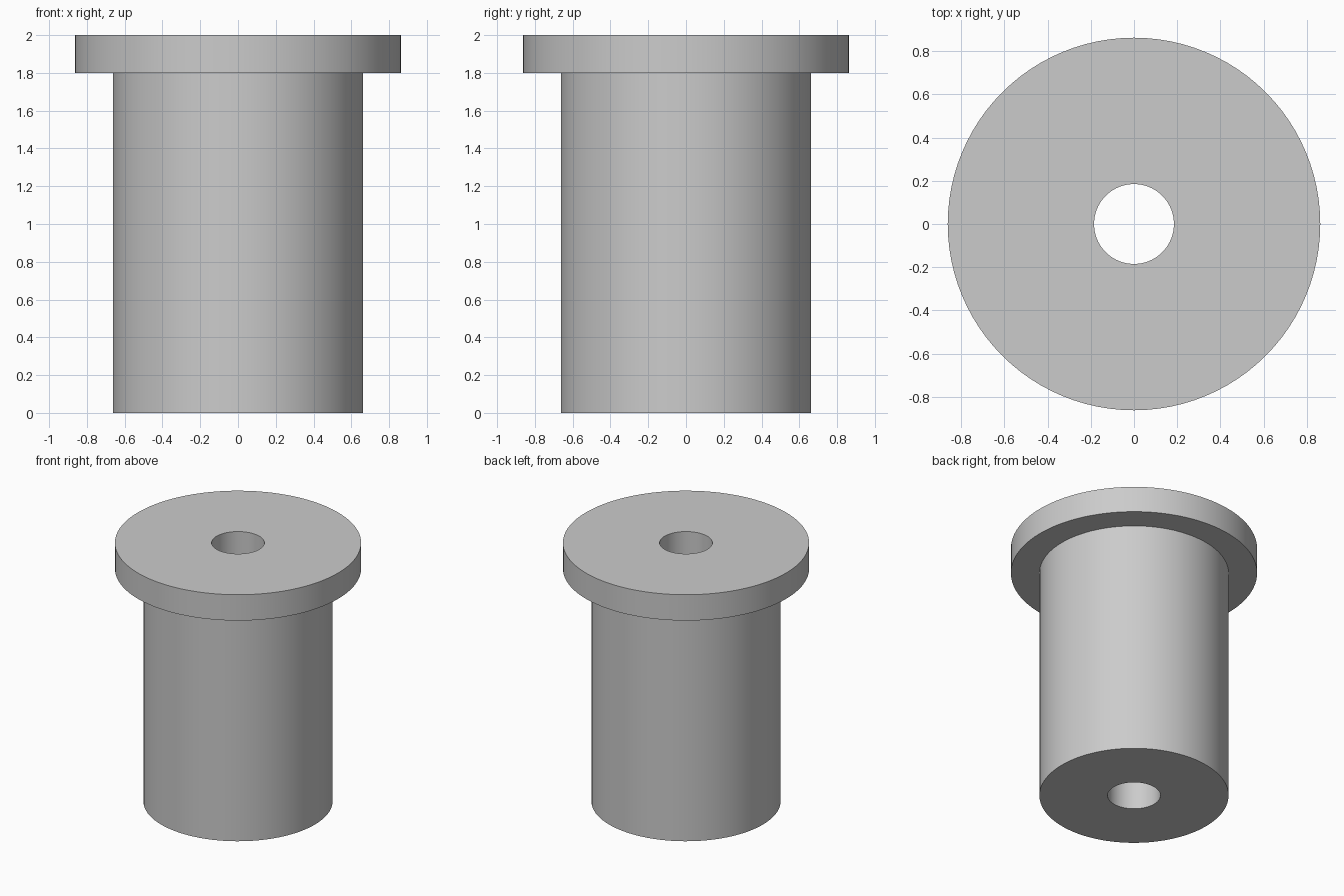
import bpy
import bmesh
import math

# Remove the default cube
cube = bpy.data.objects.get("Cube")
if cube:
    bpy.data.objects.remove(cube, do_unlink=True)

# Single plain grey
GREY = (0.6, 0.6, 0.6, 1.0)
mat = bpy.data.materials.new("plain grey")
mat.use_nodes = True
mat.diffuse_color = GREY
mat.node_tree.nodes["Principled BSDF"].inputs["Base Color"].default_value = GREY

SEGMENTS = 96
BORE, BODY, FLANGE = 0.185, 0.663, 0.863
SHOULDER, TOP = 1.8, 2.0


def lathe(name, profile):
    """Spin a closed (radius, height) profile around the z axis."""
    bm = bmesh.new()
    verts = [bm.verts.new((r, 0, z)) for r, z in profile]
    edges = [bm.edges.new((v, verts[(i + 1) % len(verts)]))
             for i, v in enumerate(verts)]
    bmesh.ops.spin(bm, geom=verts + edges, cent=(0, 0, 0), axis=(0, 0, 1),
                   angle=math.tau, steps=SEGMENTS, use_merge=True)
    bmesh.ops.remove_doubles(bm, verts=bm.verts, dist=1e-5)
    bmesh.ops.recalc_face_normals(bm, faces=bm.faces)
    mesh = bpy.data.meshes.new(name)
    bm.to_mesh(mesh)
    bm.free()
    mesh.materials.append(mat)
    obj = bpy.data.objects.new(name, mesh)
    bpy.context.collection.objects.link(obj)
    bpy.ops.object.select_all(action='DESELECT')
    obj.select_set(True)
    bpy.context.view_layer.objects.active = obj
    bpy.ops.object.shade_smooth_by_angle(angle=math.radians(30))
    return obj


# Flanged sleeve: straight barrel, wide top flange, bore right through
lathe("flanged_bushing", [
    (BORE, 0), (BODY, 0), (BODY, SHOULDER),
    (FLANGE, SHOULDER), (FLANGE, TOP), (BORE, TOP),
])
